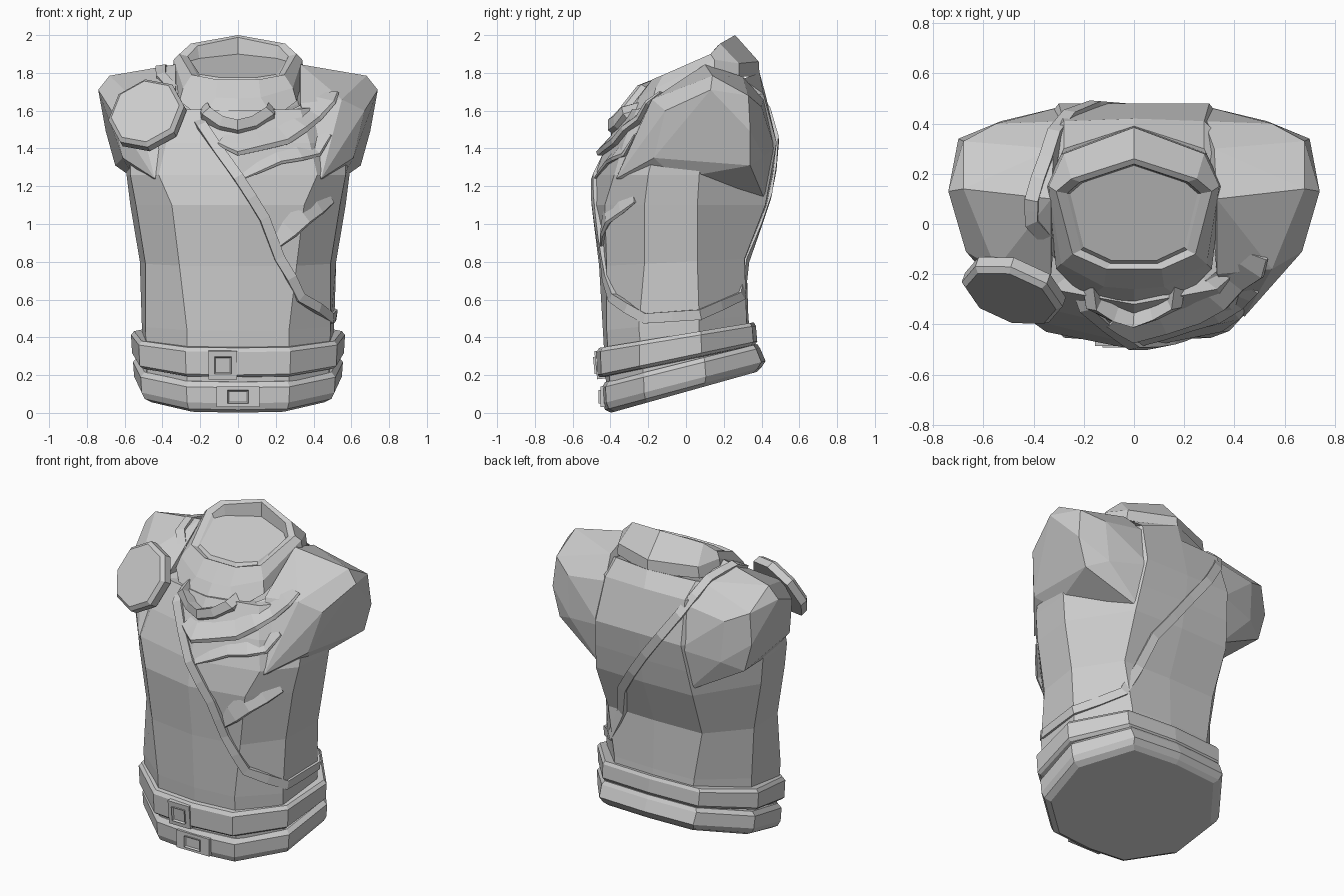
import bpy, bmesh, math
from mathutils import Vector, Matrix
from mathutils.bvhtree import BVHTree

if "Cube" in bpy.data.objects:
    bpy.data.objects.remove(bpy.data.objects["Cube"])

grey = bpy.data.materials.new("stone_grey")
grey.diffuse_color = (0.6, 0.6, 0.6, 1)
grey.use_nodes = True
grey.node_tree.nodes["Principled BSDF"].inputs["Base Color"].default_value = grey.diffuse_color


def finish(name, bm):
    bmesh.ops.recalc_face_normals(bm, faces=bm.faces)
    me = bpy.data.meshes.new(name)
    bm.to_mesh(me)
    me.materials.append(grey)
    ob = bpy.data.objects.new(name, me)
    bpy.context.collection.objects.link(ob)
    return ob


def mirror_ring(half):
    """Half outline from one centre point to the other -> full ring."""
    return [Vector(p) for p in half] + [Vector((-p[0], p[1], p[2])) for p in half[-2:0:-1]]


def loft(name, rings, cap=True):
    bm = bmesh.new()
    vs = [[bm.verts.new(p) for p in r] for r in rings]
    n = len(rings[0])
    for a, b in zip(vs, vs[1:]):
        for i in range(n):
            j = (i + 1) % n
            bm.faces.new((a[i], a[j], b[j], b[i]))
    if cap:
        bm.faces.new(vs[0])
        bm.faces.new(vs[-1])
    else:
        bmesh.ops.remove_doubles(bm, verts=bm.verts, dist=1e-5)
    return finish(name, bm)


def section(pts, z, slope):
    return mirror_ring([(x, y, z + slope * y) for x, y in pts])


# Torso: stacked ten-sided sections (half outlines, front to back)
torso = loft("torso", [
    section([(0, -.42), (.27, -.40), (.48, -.22), (.50, .07), (.27, .33), (0, .35)], .20, .25),
    section([(0, -.44), (.27, -.42), (.49, -.25), (.51, .07), (.28, .32), (0, .33)], .48, .10),
    section([(0, -.46), (.31, -.42), (.49, -.22), (.52, .06), (.33, .31), (0, .32)], .80, .05),
    section([(0, -.50), (.35, -.43), (.54, -.22), (.57, .06), (.34, .42), (0, .43)], 1.10, 0),
    section([(0, -.48), (.42, -.38), (.57, -.20), (.59, .07), (.32, .45), (0, .46)], 1.26, 0),
    section([(0, -.42), (.38, -.33), (.57, -.16), (.62, .08), (.30, .48), (0, .48)], 1.43, 0),
    section([(0, -.32), (.33, -.26), (.50, -.11), (.60, .10), (.28, .41), (0, .42)], 1.64, .12),
    section([(0, -.20), (.22, -.17), (.32, -.07), (.36, .10), (.28, .30), (0, .39)], 1.66, .36),
])

# Shoulders: faceted hulls ending in a flat arm cap
shoulder_pts = [(.67, -.11, 1.60), (.74, .13, 1.71), (.70, .34, 1.49), (.65, .34, 1.31), (.61, -.17, 1.35),
                (.68, .14, 1.785), (.68, .33, 1.68), (.33, .10, 1.845), (.32, .30, 1.78), (.55, .40, 1.62),
                (.28, .47, 1.40), (.53, .41, 1.36), (.28, .41, 1.66), (.33, -.20, 1.64), (.55, -.18, 1.66),
                (.44, -.37, 1.24), (.50, .34, 1.24), (.55, -.05, 1.24), (.30, .42, 1.12)]
hulls = []
for side, name in ((1, "left_shoulder"), (-1, "right_shoulder")):
    bm = bmesh.new()
    vs = [bm.verts.new((side * x, y, z)) for x, y, z in shoulder_pts]
    bmesh.ops.convex_hull(bm, input=vs)
    bmesh.ops.delete(bm, geom=[v for v in bm.verts if not v.link_faces], context='VERTS')
    bmesh.ops.dissolve_limit(bm, angle_limit=.12, verts=bm.verts, edges=bm.edges)
    hulls.append(finish(name, bm))

# Outer surface used to lay straps and folds onto
av, af = [], []
for ob in [torso] + hulls:
    k = len(av)
    av += [v.co.copy() for v in ob.data.vertices]
    af += [[i + k for i in p.vertices] for p in ob.data.polygons]
bvh = BVHTree.FromPolygons(av, af)


def front(x, z):
    hit = bvh.ray_cast(Vector((x, -2, z)), Vector((0, 1, 0)))[0]
    return hit if hit else Vector((x, 0, z))


def snap(p):
    """Outermost surface point and normal, seen from the body's core."""
    core = Vector((0, 0, min(p.z, 1.4)))
    d = (p - core).normalized()
    co, nor = bvh.ray_cast(core + d * 3, -d)[:2]
    return (co, nor) if co else bvh.find_nearest(p)[:2]


def ribbon(name, pts, profile, closed=False, steps=3, taper=False):
    """Sweep a (side, height) profile along a path snapped to the body."""
    path, m = [], len(pts)
    for i in range(m if closed else m - 1):
        path += [Vector(pts[i]).lerp(Vector(pts[(i + 1) % m]), s / steps) for s in range(steps)]
    if not closed:
        path.append(Vector(pts[-1]))
    near = [snap(p) for p in path]
    n = len(path)
    rings = []
    for i in range(n):
        ids = [(i + d) % n if closed else min(max(i + d, 0), n - 1) for d in (-1, 0, 1)]
        nor = sum((near[k][1] for k in ids), Vector()).normalized()
        tan = (near[ids[2]][0] - near[ids[0]][0]).normalized()
        up = nor.cross(tan).normalized()
        f = max(.15, math.sin(math.pi * i / (n - 1))) ** .5 if taper else 1
        rings.append([near[i][0] + up * s * f + nor * h * f for s, h in profile])
    if closed:
        rings.append(rings[0])
    return loft(name, rings, cap=not closed)


# Diagonal strap around chest and back
strap = [(-.42, .10, 1.84), front(-.32, 1.70), front(-.19, 1.52), front(0, 1.25), front(.14, 1.03),
         front(.22, .82), front(.33, .61), (.50, -.22, .50), (.51, .07, .52), (.33, .30, .62),
         (.18, .40, 1.0), (-.04, .48, 1.30), (-.26, .44, 1.60), (-.37, .28, 1.81)]
ribbon("strap", strap, [(-.027, -.03), (-.027, .016), (.027, .016), (.027, -.03)], closed=True, steps=2)

# Cloth folds across the chest
fold = [(.13, -.02), (-.01, .04), (-.03, .025), (-.01, -.03)]
for name, line, k in (
        ("neck_fold", [(-.10, 1.43), (0, 1.38), (.25, 1.44), (.42, 1.56), (.52, 1.69)], 1.1),
        ("chest_fold", [(.02, 1.24), (.22, 1.33), (.42, 1.37), (.49, 1.47)], .7),
        ("side_fold", [(.21, .88), (.36, 1.02), (.50, 1.12)], .75)):
    ribbon(name, [front(x, z) for x, z in line], [(s * k, h * k) for s, h in fold], steps=2, taper=True)

# Scarf loop under the collar
loop = [(-.20, 1.64), (-.16, 1.575), (-.08, 1.53), (0, 1.51), (.08, 1.53), (.16, 1.575), (.20, 1.64)]
ribbon("scarf_loop", [front(x, z) for x, z in loop],
       [(-.045, -.04), (-.03, .03), (.02, .055), (.045, -.04)], steps=1)

# Collar: wide rim falling to the front, with a sloped neck floor
top = [(0, .26, 2.0), (.25, .18, 1.955), (.31, .13, 1.90), (.245, -.12, 1.79), (.11, -.18, 1.765), (0, -.18, 1.765)]
mid = [(0, .385, 1.86), (.28, .28, 1.85), (.34, .15, 1.87), (.29, -.16, 1.72), (.12, -.25, 1.67), (0, -.26, 1.665)]
low = [(0, .39, 1.78), (.29, .28, 1.78), (.35, .15, 1.79), (.31, -.18, 1.65), (.19, -.30, 1.56), (0, -.36, 1.53)]
lip = [(x * .86, y * .9 + .005, z - .012) for x, y, z in top]
neck = [(x * .82, y * .86 + .01, 1.895 + .33 * (y * .86 - .21)) for x, y, z in top]
loft("collar", [mirror_ring(r) for r in (low, mid, top, lip, neck)])

# Belts: tilted bands following the waist; 'flare' widens the back
belt_line = [(0, -.46), (.27, -.44), (.51, -.24), (.55, .08), (.33, .35), (0, .37)]


def belt(name, levels, shift=0):
    loft(name, [section([(x * s, y * (s + (flare if y > 0 else 0)) + shift) for x, y in belt_line], z, k)
                for s, z, k, flare in levels])


belt("upper_belt", [(.93, .28, .21, 0), (.99, .285, .21, 0), (1.02, .30, .21, 0),
                    (1.03, .40, .165, -.03), (1.0, .42, .165, -.03), (.93, .42, .165, 0)])
belt("lower_belt", [(.90, .112, .28, .07), (.97, .132, .27, .06), (1.0, .165, .26, .09),
                    (1.01, .245, .25, 0), (.97, .27, .25, 0), (.90, .27, .25, 0)], shift=.018)


# Buckles: plate with a raised frame and sunken middle
def buckle(name, loc, w, h, fw, fh, tilt):
    bm = bmesh.new()
    for sx, sy, sz, y in ((w, .05, h, 0), (fw, .03, fh, -.02)):
        bmesh.ops.create_cube(bm, size=1, matrix=Matrix.Translation((0, y, 0)) @ Matrix.Diagonal((sx, sy, sz, 1)))
    face = min(bm.faces, key=lambda f: f.calc_center_median().y)
    bmesh.ops.inset_region(bm, faces=[face], thickness=.012)
    bmesh.ops.translate(bm, verts=face.verts, vec=(0, .012, 0))
    bmesh.ops.transform(bm, verts=bm.verts, matrix=Matrix.Translation(loc) @ Matrix.Rotation(tilt, 4, 'X'))
    finish(name, bm)


buckle("upper_buckle", (-.08, -.453, .255), .15, .15, .09, .09, .1)
buckle("lower_buckle", (0, -.428, .085), .23, .11, .11, .07, 0)

# Octagonal shoulder disc with bevelled rim
bm = bmesh.new()
bmesh.ops.create_cone(bm, cap_ends=True, segments=8, radius1=.21, radius2=.21, depth=.065)
face = max(bm.faces, key=lambda f: f.calc_center_median().z)
bmesh.ops.bevel(bm, geom=list(face.edges), offset=.02, segments=1, affect='EDGES')
rot = Vector((-.35, -1, .6)).to_track_quat('Z', 'Y').to_matrix().to_4x4()
bmesh.ops.transform(bm, verts=bm.verts,
                    matrix=Matrix.Translation((-.482, -.27, 1.58)) @ rot @ Matrix.Rotation(.2, 4, 'Z'))
finish("shoulder_disc", bm)
